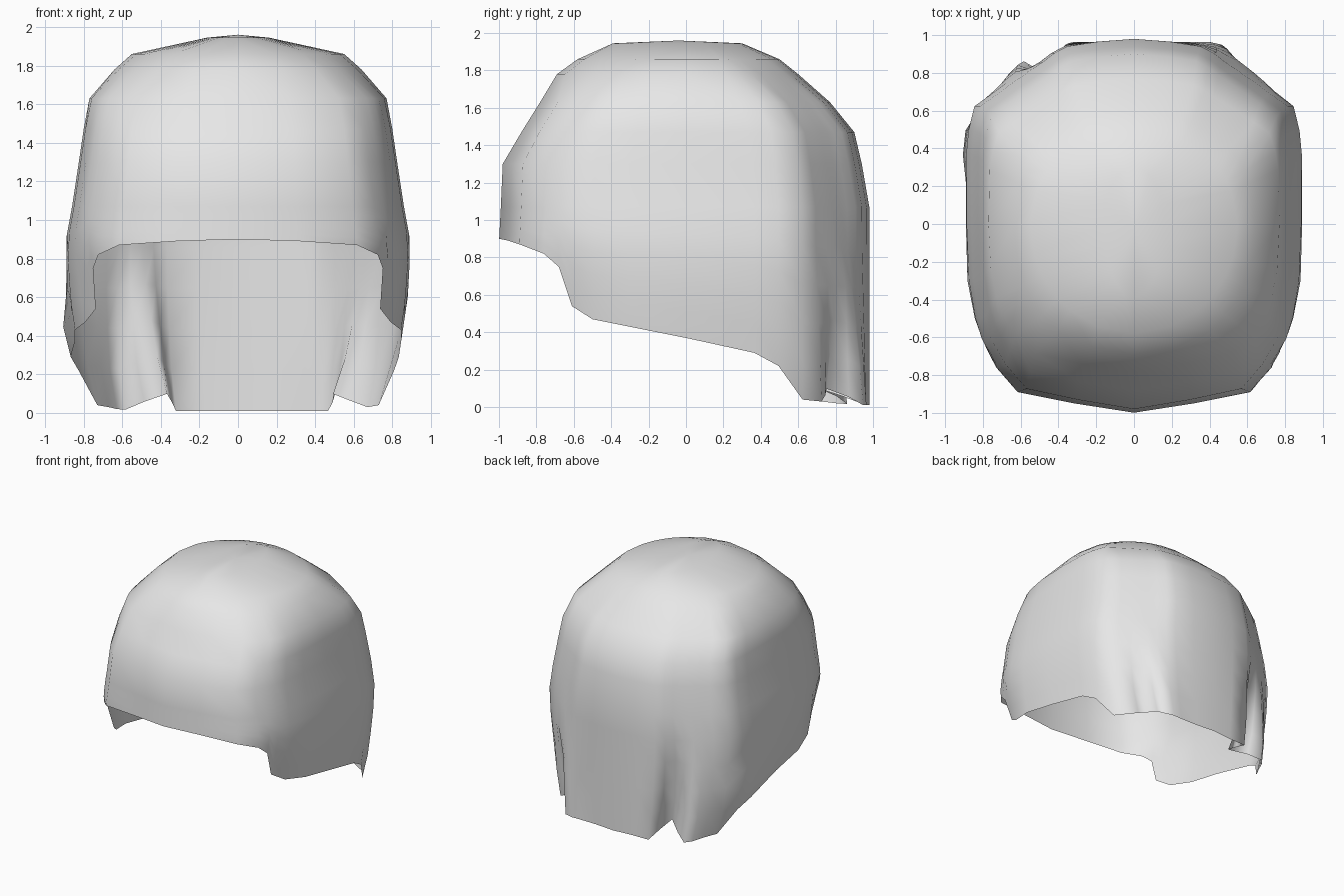
import bpy
import bmesh
from math import hypot

cube = bpy.data.objects.get("Cube")
if cube:
    bpy.data.objects.remove(cube, do_unlink=True)

grey = bpy.data.materials.new("pale_grey")
grey.use_nodes = True
COLOUR = (0.8, 0.8, 0.8, 1)
grey.diffuse_color = COLOUR
grey.node_tree.nodes["Principled BSDF"].inputs["Base Color"].default_value = COLOUR

# Half plan from front centre to back centre: x, y, hem height
HALF = [(0, -1, .9), (.32, -.95, .89), (.62, -.89, .87), (.74, -.76, .82), (.79, -.68, .75),
        (.83, -.61, .54), (.86, -.5, .47), (.89, -.3, .43), (.9, 0, .37), (.9, .37, .29),
        (.885, .5, .22), (.85, .63, .04), (.75, .7, .03), (.68, .75, .02), (.62, .79, .01),
        (.56, .83, .01), (.5, .87, .01), (.44, .915, .01), (.37, .95, .01), (.2, .975, .01),
        (0, .99, .01)]
OUTLINE = HALF + [(-x, y, h) for x, y, h in HALF[-2:0:-1]]

# Vertical profile: height, half width, front reach, back reach
PROFILE = [(1.945, .16, .39, .3), (1.86, .55, .58, .5), (1.78, .64, .69, .6),
           (1.63, .77, .78, .77), (1.47, .8, .88, .9), (1.3, .825, .98, .94),
           (1.07, .86, .99, .98), (.88, .895, 1, .98), (.6, .88, 1, .98),
           (.4, .85, 1, .98), (.2, .82, 1, .98), (0, .76, 1, .98)]

# Darts pinched into the back: centre x, top height, half width, inward x and y
DARTS = [(-.5, .88, .13, .1, -.24), (.62, .66, .12, -.1, -.13)]


def reach(z):
    """Half width, front and back reach at a height."""
    for a, b in zip(PROFILE, PROFILE[1:]):
        if z >= b[0]:
            t = (a[0] - z) / (a[0] - b[0])
            return [p + (q - p) * t for p, q in zip(a[1:], b[1:])]
    return PROFILE[-1][1:]


def point(x, y, z):
    """Place a plan point at a height, adding crown rounding, flares and darts."""
    width, front, back = reach(z)
    u, v = x / .9, y if y < 0 else y / .99
    # Rounder plan towards the crown
    round_off = hypot(u, v) ** min(1, max(0, (z - 1.6) / .25))
    px = u / round_off * width
    py = v / round_off * (front if y < 0 else back)
    # Back corners flare out towards the hem
    if y > .5 and z < .9:
        flare = 1 + .15 * max(0, 1 - abs(abs(x) - .58) / .25) * (1 - z / .9)
        px, py = px * flare, py * flare
    # Cheeks turn in towards the front hem
    if -.8 < y < -.45 and z < 1:
        px *= 1 - .2 * (1 - z) * (1 - abs(y + .63) / .2)
    # Loose flare along the lower right edge
    if x < -.8 and .3 < y < .6:
        px -= .06 * max(0, 1 - abs(z - .4) / .25)
    for centre, top, half, dx, dy in DARTS:
        if y > .5 and z < top:
            pinch = max(0, 1 - abs(x - centre) / half) * (1 - z / top)
            px, py, z = px + dx * pinch, py + dy * pinch, z + .09 * pinch
    return px, py, z


# Hood shell, lofted from crown to hem
bm = bmesh.new()
crown = bm.verts.new((0, -.04, 1.96))
columns = []
for x, y, hem in OUTLINE:
    heights = [row[0] for row in PROFILE[:7]]
    base = heights[-1]
    heights += [base + (hem - base) * i / 5 for i in range(1, 6)]
    columns.append([bm.verts.new(point(x, y, z)) for z in heights])
for i, col in enumerate(columns):
    following = columns[(i + 1) % len(columns)]
    bm.faces.new((crown, col[0], following[0]))
    for j in range(len(col) - 1):
        bm.faces.new((col[j], col[j + 1], following[j + 1], following[j]))
for face in bm.faces:
    face.smooth = True

mesh = bpy.data.meshes.new("hood_shell")
bm.to_mesh(mesh)
bm.free()
mesh.materials.append(grey)
hood = bpy.data.objects.new("hood_shell", mesh)
bpy.context.collection.objects.link(hood)
